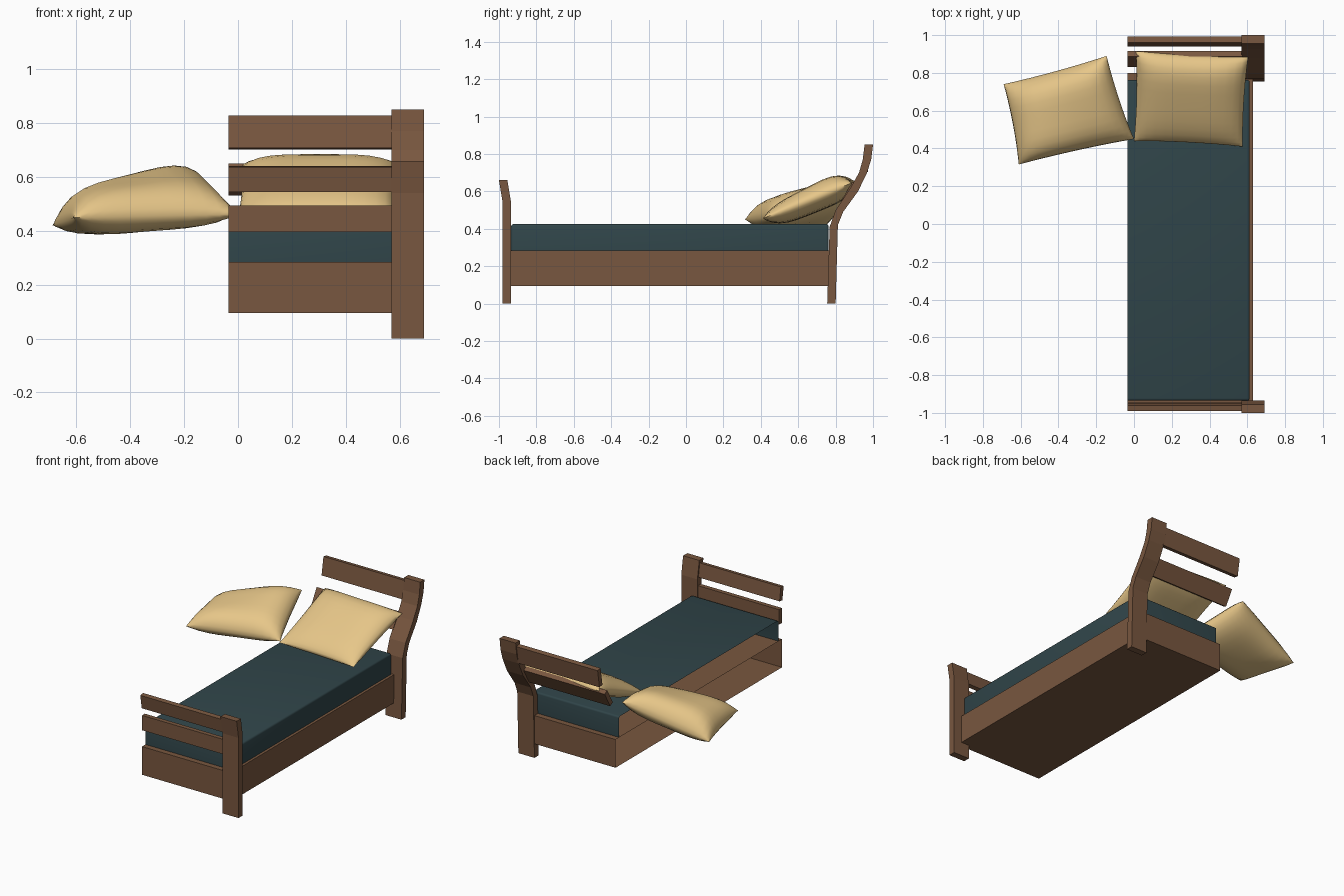
import bpy, bmesh, math
from mathutils import Vector

if "Cube" in bpy.data.objects:
    bpy.data.objects.remove(bpy.data.objects["Cube"])


def material(name, rgb):
    m = bpy.data.materials.new(name)
    m.diffuse_color = (*rgb, 1)
    m.use_nodes = True
    m.node_tree.nodes["Principled BSDF"].inputs["Base Color"].default_value = m.diffuse_color
    return m


WOOD = material("wood", (0.19, 0.095, 0.05))
TEAL = material("teal_fabric", (0.03, 0.06, 0.068))
CREAM = material("cream_fabric", (0.80, 0.57, 0.25))
CUT = -0.035          # the bed is modelled as an open half, cut at this x


def finish(name, bm, mat):
    bmesh.ops.recalc_face_normals(bm, faces=bm.faces)
    me = bpy.data.meshes.new(name)
    bm.to_mesh(me)
    bm.free()
    me.materials.append(mat)
    ob = bpy.data.objects.new(name, me)
    bpy.context.collection.objects.link(ob)
    return ob


def smooth(ob, angle):
    bpy.ops.object.select_all(action='DESELECT')
    ob.select_set(True)
    bpy.context.view_layer.objects.active = ob
    bpy.ops.object.shade_smooth_by_angle(angle=math.radians(angle))


def strip(name, front, back, x0, x1, open_end=False):
    """Extrude a (y, z) board profile along x, as a run of quads."""
    bm = bmesh.new()
    rows = [[bm.verts.new((x, y, z)) for y, z in front + back[::-1]] for x in (x0, x1)]
    n = len(rows[0])
    for i in range(n):
        j = (i + 1) % n
        bm.faces.new((rows[0][i], rows[0][j], rows[1][j], rows[1][i]))
    for r in rows if not open_end else rows[1:]:
        for i in range(n // 2 - 1):
            bm.faces.new((r[i], r[i + 1], r[n - 2 - i], r[n - 1 - i]))
    return finish(name, bm, WOOD)


def shell(name, lo, hi, mat, bevel=0.0, open_bottom=False):
    """Box without its -x face (and optionally without its bottom)."""
    bm = bmesh.new()
    bmesh.ops.create_cube(bm, size=1)
    for v in bm.verts:
        v.co = Vector([(a + b) / 2 + c * (b - a) for a, b, c in zip(lo, hi, v.co)])
    bm.normal_update()
    gone = [f for f in bm.faces if f.normal.x < -.9 or (open_bottom and f.normal.z < -.9)]
    bmesh.ops.delete(bm, geom=gone, context='FACES')
    if bevel:
        edges = [e for e in bm.edges if len(e.link_faces) == 2]
        bmesh.ops.bevel(bm, geom=edges, offset=bevel, segments=3, profile=0.5, affect='EDGES')
    return finish(name, bm, mat)


def pillow(name, corners, up, down, skew, n=14):
    """Cushion stretched over four corners: front left/right, back right/left."""
    a, b, c, d = map(Vector, corners)
    normal = (c - a).cross(d - b).normalized()
    bm = bmesh.new()
    verts = {}

    def vert(i, j, side):
        rim = i in (0, n) or j in (0, n)
        key = (i, j, 0 if rim else side)
        if key not in verts:
            u, v = (-math.cos(math.pi * k / n) for k in (i, j))
            su = u * (1 - 0.03 * (1 - v * v))
            sv = v * (1 - 0.03 * (1 - u * u))
            s, t = (su + 1) / 2, (sv + 1) / 2
            p = a.lerp(b, s).lerp(d.lerp(c, s), t)
            puff = ((1 - u ** 4) * (1 - v ** 4)) ** 0.6
            h = up * (1 + skew * v) if side > 0 else -down
            verts[key] = bm.verts.new(p + normal * h * puff)
        return verts[key]

    for side in (1, -1):
        for i in range(n):
            for j in range(n):
                bm.faces.new([vert(i + x, j + y, side) for x, y in ((0, 0), (1, 0), (1, 1), (0, 1))])
    smooth(finish(name, bm, CREAM), 60)


# curved end posts
strip("head_post",
      [(.755, 0), (.768, .41), (.80, .50), (.88, .62), (.925, .70), (.945, .77), (.955, .85)],
      [(.80, 0), (.812, .42), (.84, .49), (.92, .60), (.968, .70), (.99, .77), (1.0, .85)], .57, .69)
strip("foot_post",
      [(-.98, 0), (-.98, .54), (-1.0, .66)],
      [(-.935, 0), (-.935, .54), (-.955, .66)], .57, .69)

# base box and mattress, both open at the cut
shell("bed_base", (CUT, -.972, .095), (.63, .80, .285), WOOD)
smooth(shell("mattress", (CUT, -.935, .283), (.612, .762, .425), TEAL, .012, True), 40)

# slats between the posts
for name, (y0, z0), (y1, z1), t in (
        ("foot_lower_slat", (-.972, .395), (-.972, .495), .03),
        ("foot_upper_slat", (-.976, .545), (-.990, .637), .03),
        ("head_lower_slat", (.830, .548), (.888, .650), .032),
        ("head_upper_slat", (.940, .708), (.960, .828), .032)):
    d = Vector((y1 - y0, z1 - z0)).normalized() * t
    off = Vector((d.y, -d.x))
    front = [(y0, z0), (y1, z1)]
    strip(name, front, [(y + off.x, z + off.y) for y, z in front], CUT, .575)

# pillows: one leaning on the headboard, one beside it
pillow("pillow", [(0, .44, .455), (.575, .41, .455), (.605, .885, .645), (.01, .915, .645)],
       .07, .07, .35)
pillow("loose_pillow", [(-.61, .315, .45), (0, .45, .46), (-.145, .89, .60), (-.69, .74, .42)],
       .115, .075, .1)
